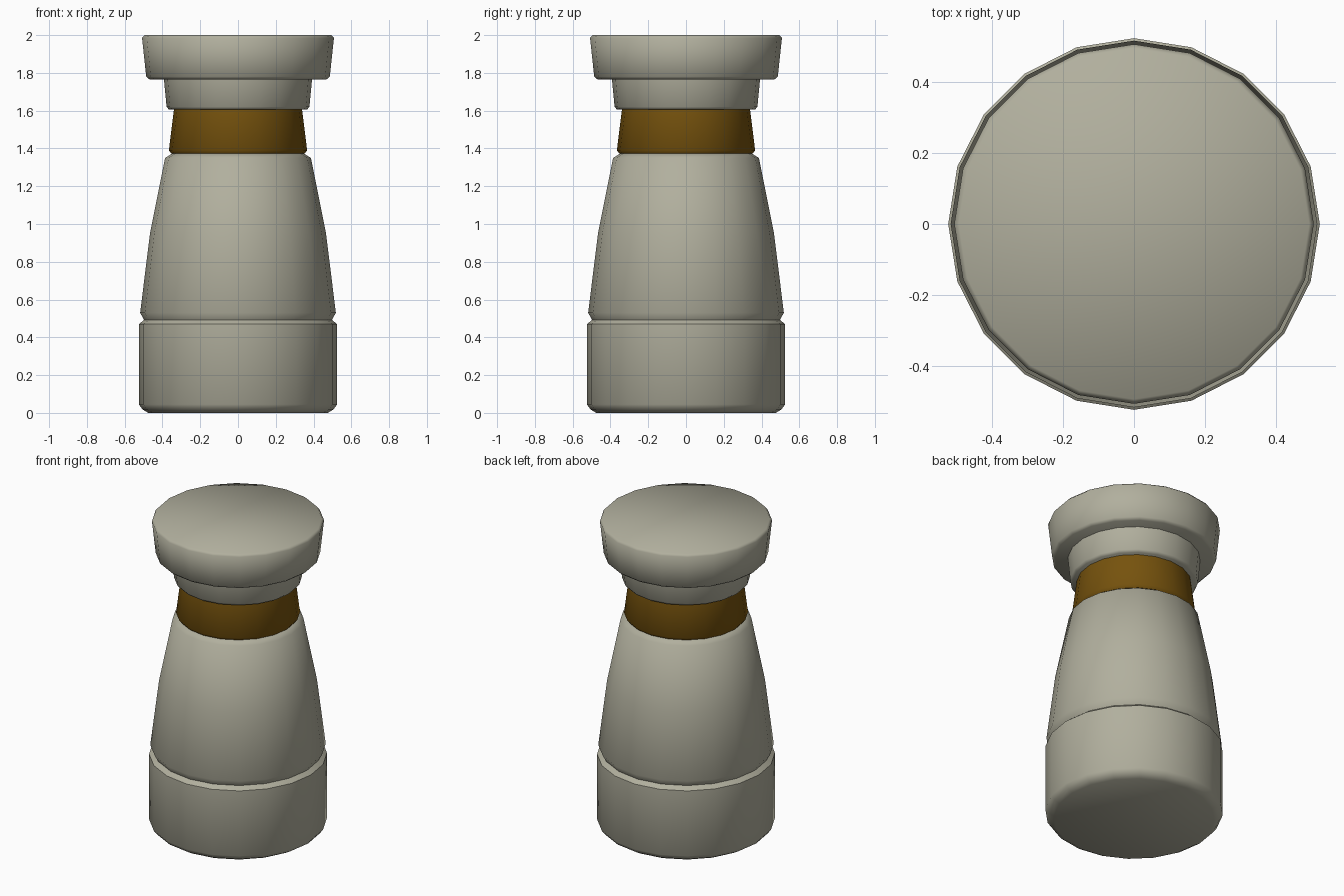
import bpy, bmesh, math

if "Cube" in bpy.data.objects:
    bpy.data.objects.remove(bpy.data.objects["Cube"])

SIDES = 20


def material(name, rgb):
    m = bpy.data.materials.new(name)
    m.diffuse_color = (*rgb, 1.0)
    m.use_nodes = True
    m.node_tree.nodes["Principled BSDF"].inputs["Base Color"].default_value = m.diffuse_color
    return m


stone = material("warm_grey", (0.44, 0.43, 0.34))
brown = material("dark_amber", (0.18, 0.085, 0.004))


def lathe(name, profile, mat, angle=50):
    """Closed turned part from (radius, height) points, bottom to top."""
    bm = bmesh.new()
    rings = [[bm.verts.new((r * math.cos(2 * math.pi * i / SIDES),
                            r * math.sin(2 * math.pi * i / SIDES), z))
              for i in range(SIDES)] for r, z in profile]
    for a, b in zip(rings, rings[1:]):
        for i in range(SIDES):
            j = (i + 1) % SIDES
            bm.faces.new((a[i], a[j], b[j], b[i]))
    bm.faces.new(rings[0][::-1])
    bm.faces.new(rings[-1])
    me = bpy.data.meshes.new(name)
    bm.to_mesh(me)
    bm.free()
    me.materials.append(mat)
    ob = bpy.data.objects.new(name, me)
    bpy.context.collection.objects.link(ob)
    bpy.ops.object.select_all(action='DESELECT')
    ob.select_set(True)
    bpy.context.view_layer.objects.active = ob
    bpy.ops.object.shade_smooth_by_angle(angle=math.radians(angle))
    return ob


# foot and tapered body, with a notch between them
lathe("body", [(0.475, 0), (0.505, 0.018), (0.525, 0.045), (0.525, 0.47),
               (0.497, 0.492), (0.518, 0.53), (0.466, 0.95),
               (0.386, 1.35), (0.345, 1.375)], stone)
# coloured neck band
lathe("neck_band", [(0.352, 1.372), (0.366, 1.39), (0.338, 1.615)], brown)
# stepped collar under the cap
lathe("collar", [(0.365, 1.605), (0.378, 1.62), (0.393, 1.775)], stone)
# flared cap
lathe("cap", [(0.468, 1.765), (0.486, 1.78), (0.508, 1.985), (0.495, 2.0)], stone)
